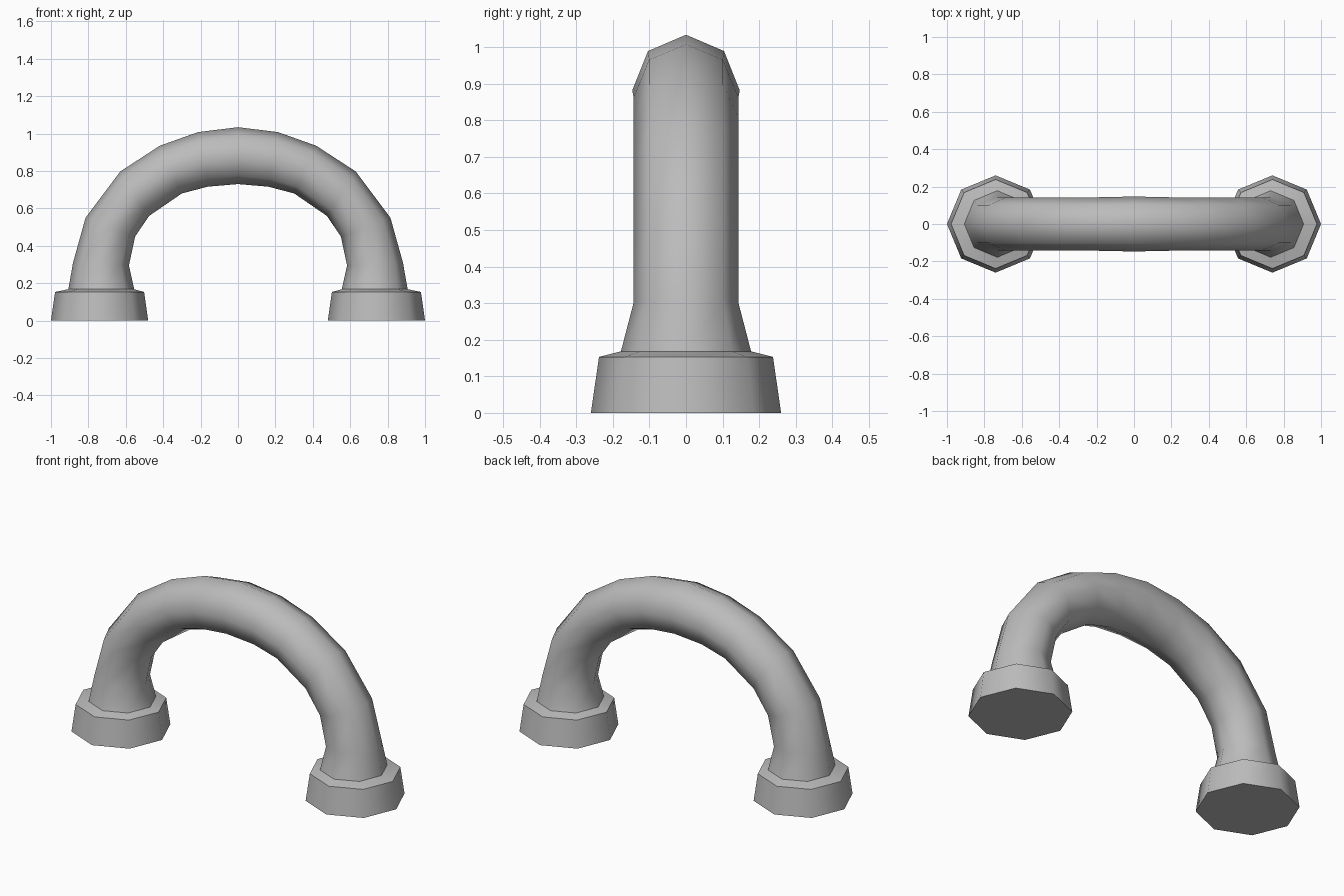
import bpy
import bmesh
from math import cos, sin, pi, radians
from mathutils import Vector

cube = bpy.data.objects.get("Cube")
if cube:
    bpy.data.objects.remove(cube, do_unlink=True)

SIDES = 8

grey = bpy.data.materials.new("grey_metal")
grey.use_nodes = True
colour = (0.5, 0.5, 0.5, 1)
grey.diffuse_color = colour
grey.node_tree.nodes["Principled BSDF"].inputs["Base Color"].default_value = colour

# Half of the arch: outer (x, z), inner (x, z), half width in y, foot to crown
half = [
    ((1.0, 0), (0.48, 0), 0.26),
    ((0.978, 0.153), (0.502, 0.153), 0.238),
    ((0.907, 0.168), (0.555, 0.168), 0.178),
    ((0.882, 0.31), (0.583, 0.295), 0.143),
    ((0.815, 0.55), (0.55, 0.45), 0.143),
    ((0.63, 0.797), (0.475, 0.56), 0.143),
    ((0.418, 0.935), (0.30, 0.68), 0.143),
    ((0.213, 1.008), (0.162, 0.716), 0.143),
    ((0, 1.034), (0, 0.73), 0.147),
]


def mirrored(section):
    (ox, oz), (ix, iz), w = section
    return (-ox, oz), (-ix, iz), w


sections = half + [mirrored(s) for s in reversed(half[:-1])]

# One octagonal sweep: foot collar, flared pipe, arch, and the other foot
bm = bmesh.new()
rings = []
for (ox, oz), (ix, iz), w in sections:
    outer, inner = Vector((ox, 0, oz)), Vector((ix, 0, iz))
    mid, arm = (outer + inner) / 2, (outer - inner) / 2
    angles = [2 * pi * k / SIDES for k in range(SIDES)]
    rings.append([bm.verts.new(mid + arm * cos(a) + Vector((0, w * sin(a), 0)))
                  for a in angles])

for a, b in zip(rings, rings[1:]):
    for k in range(SIDES):
        n = (k + 1) % SIDES
        bm.faces.new((a[k], a[n], b[n], b[k]))
bm.faces.new(rings[0])
bm.faces.new(rings[-1])
bmesh.ops.recalc_face_normals(bm, faces=bm.faces[:])

mesh = bpy.data.meshes.new("arched_handle")
bm.to_mesh(mesh)
bm.free()
mesh.materials.append(grey)
handle = bpy.data.objects.new("arched_handle", mesh)
bpy.context.collection.objects.link(handle)

# Smooth pipe with crisp collar rims
bpy.ops.object.select_all(action="DESELECT")
handle.select_set(True)
bpy.context.view_layer.objects.active = handle
bpy.ops.object.shade_smooth_by_angle(angle=radians(58))
